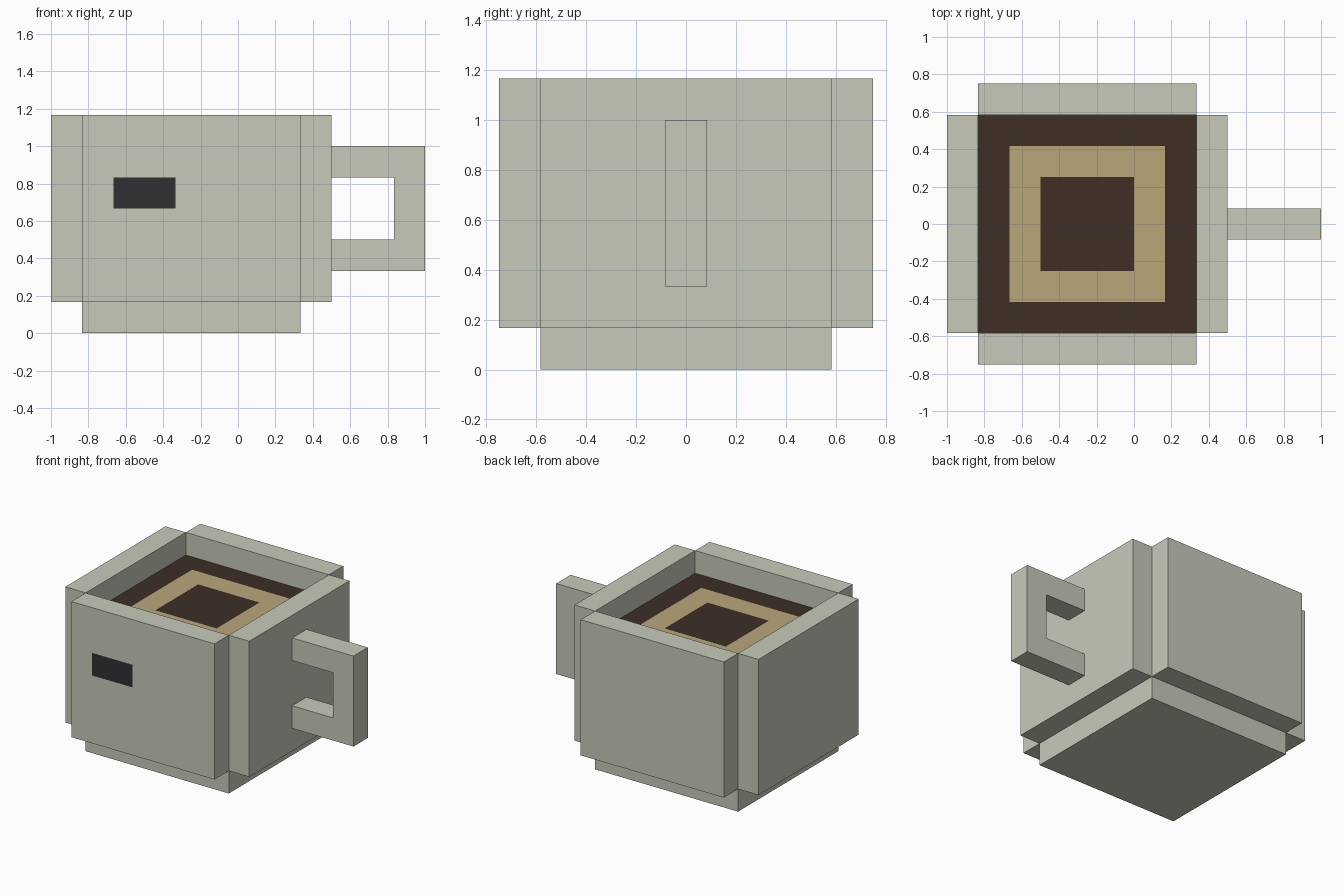
import bpy, bmesh, math
from itertools import product

if "Cube" in bpy.data.objects:
    bpy.data.objects.remove(bpy.data.objects["Cube"])

U = 1 / 6      # one voxel
cells = {}     # (x, y, z) cell -> part name


def fill(part, xs, ys, zs):
    """Assign a box of cells to a part; None carves them away."""
    for cell in product(range(*xs), range(*ys), range(*zs)):
        if part:
            cells[cell] = part
        else:
            cells.pop(cell, None)


def build(part, color):
    """Make one object from the exposed faces of a part's cells."""
    bm = bmesh.new()
    for cell in [c for c, p in cells.items() if p == part]:
        for axis, side in product(range(3), (0, 1)):
            near = list(cell)
            near[axis] += 2 * side - 1
            if tuple(near) in cells:
                continue
            quad = []
            for i, j in ((0, 0), (1, 0), (1, 1), (0, 1)):
                p = list(cell)
                p[axis] += side
                p[(axis + 1) % 3] += i
                p[(axis + 2) % 3] += j
                quad.append(bm.verts.new((p[0] * U, (p[1] - 0.5) * U, p[2] * U)))
            bm.faces.new(quad if side else quad[::-1])
    bmesh.ops.remove_doubles(bm, verts=bm.verts[:], dist=0.001)
    # merge coplanar voxel faces into clean flat panels
    bmesh.ops.dissolve_limit(bm, angle_limit=math.radians(1),
                             verts=bm.verts[:], edges=bm.edges[:])
    mesh = bpy.data.meshes.new(part)
    bm.to_mesh(mesh)
    bm.free()
    mat = bpy.data.materials.new(part + "_color")
    mat.diffuse_color = (*color, 1)
    mat.use_nodes = True
    mat.node_tree.nodes["Principled BSDF"].inputs["Base Color"].default_value = mat.diffuse_color
    mesh.materials.append(mat)
    bpy.context.collection.objects.link(bpy.data.objects.new(part, mesh))


# Foot of the mug
fill("mug_base", (-5, 2), (-3, 4), (0, 1))

# Walls with notched corners, open at the top
fill("mug_walls", (-6, 3), (-3, 4), (1, 7))
fill("mug_walls", (-5, 2), (-4, 5), (1, 7))
fill(None, (-5, 2), (-3, 4), (6, 7))

# Coffee with a square ring of cream
fill("coffee", (-5, 2), (-3, 4), (1, 6))
fill("cream_ring", (-4, 1), (-2, 3), (5, 6))
fill("coffee", (-3, 0), (-1, 2), (5, 6))

# Dark patch set flush in the front wall
fill("front_patch", (-4, -2), (-4, -3), (4, 5))

# Handle loop
fill("handle", (3, 6), (0, 1), (2, 6))
fill(None, (3, 5), (0, 1), (3, 5))

MUG = (0.565, 0.591, 0.491)
for name, color in {
    "mug_base": MUG,
    "mug_walls": MUG,
    "handle": MUG,
    "coffee": (0.047, 0.028, 0.019),
    "cream_ring": (0.49, 0.386, 0.198),
    "front_patch": (0.03, 0.03, 0.033),
}.items():
    build(name, color)
